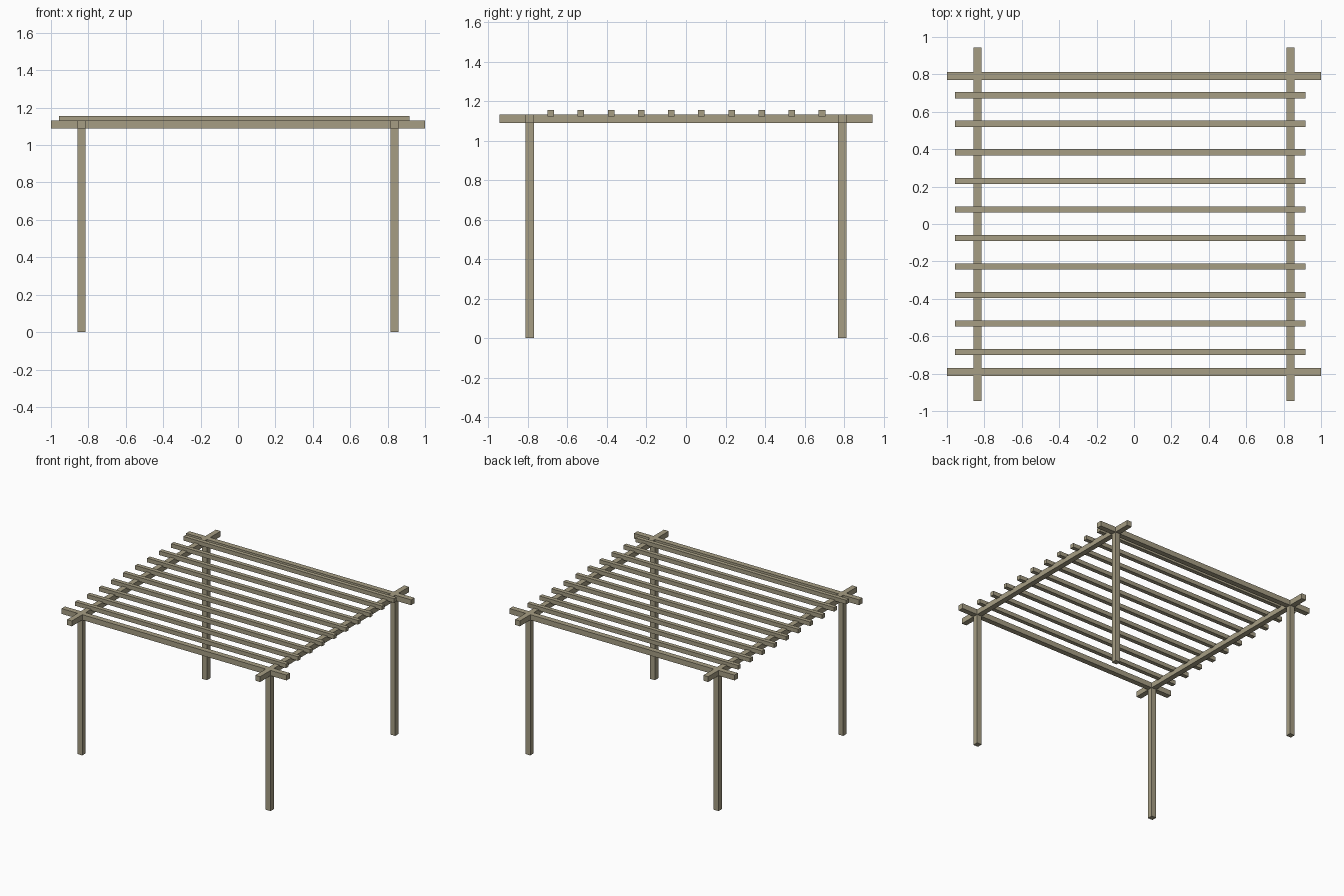
import bpy

if "Cube" in bpy.data.objects:
    bpy.data.objects.remove(bpy.data.objects["Cube"])

wood = bpy.data.materials.new("weathered_wood")
wood.diffuse_color = (0.38, 0.34, 0.23, 1)
wood.use_nodes = True
wood.node_tree.nodes["Principled BSDF"].inputs["Base Color"].default_value = wood.diffuse_color


def box(name, lo, hi):
    """Axis-aligned timber between two opposite corners."""
    centre = [(a + b) / 2 for a, b in zip(lo, hi)]
    bpy.ops.mesh.primitive_cube_add(size=1, location=centre)
    ob = bpy.context.object
    ob.name = name
    ob.scale = [b - a for a, b in zip(lo, hi)]
    bpy.ops.object.transform_apply(location=False, rotation=False, scale=True)
    ob.data.materials.append(wood)
    return ob


H = 0.0215                    # half thickness of posts and beams
PX, PY = 0.837, 0.791         # post centres
Z0, Z1 = 1.088, 1.131         # beam bottom and top

# Four corner posts, housed in the beam crossings
for sx, side in ((-1, "left"), (1, "right")):
    for sy, end in ((-1, "front"), (1, "back")):
        x, y = sx * PX, sy * PY
        box(f"{end}_{side}_post", (x - H, y - H, 0), (x + H, y + H, Z1))

# Side beams running front to back
for sx, side in ((-1, "left"), (1, "right")):
    x = sx * PX
    box(f"{side}_beam", (x - H, -0.945, Z0), (x + H, 0.945, Z1))

# Front and back beams, level with the side beams
for sy, end in ((-1, "front"), (1, "back")):
    y = sy * PY
    box(f"{end}_beam", (-1, y - H, Z0), (1, y + H, Z1))

# Ten roof slats notched slightly into the side beams
for i in range(10):
    y = 0.002 + (i - 4.5) * 0.1525
    box(f"roof_slat_{i + 1}", (-0.957, y - 0.0165, 1.122), (0.917, y + 0.0165, 1.155))
